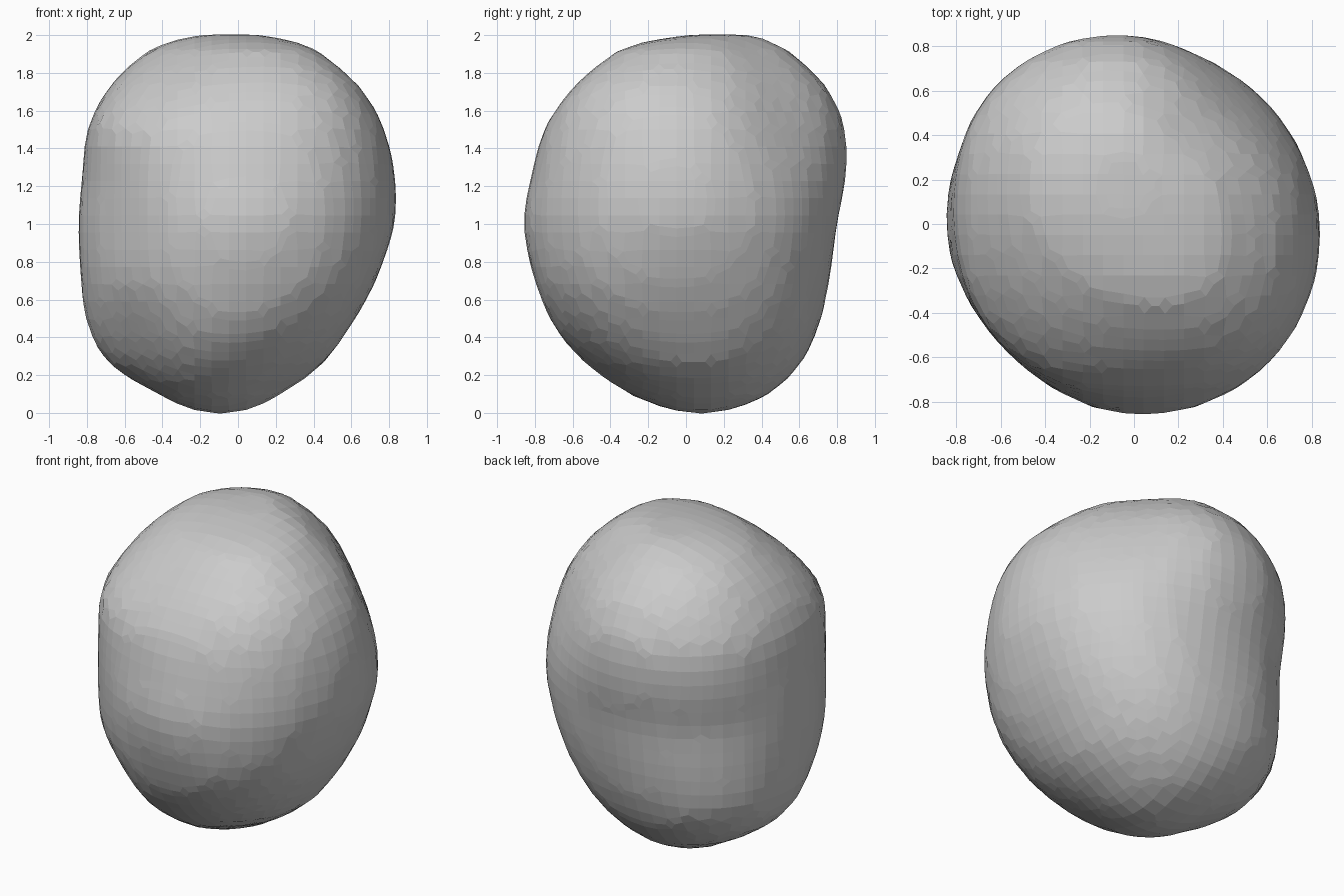
import bpy, bmesh, math

if "Cube" in bpy.data.objects:
    bpy.data.objects.remove(bpy.data.objects["Cube"])

# Outline reach per height: z, then E, NE, N, NW, W, SW, S, SE
LEVELS = [
    (0.01, .07, .14, .24, .28, .25, .17, .08, .03),
    (0.10, .23, .33, .44, .49, .42, .37, .30, .21),
    (0.25, .44, .51, .60, .69, .67, .55, .52, .45),
    (0.45, .59, .65, .70, .81, .79, .68, .69, .66),
    (0.70, .73, .75, .76, .84, .83, .79, .80, .81),
    (1.00, .83, .81, .80, .845, .845, .81, .86, .87),
    (1.25, .83, .79, .845, .88, .825, .81, .82, .86),
    (1.50, .77, .71, .84, .87, .80, .79, .75, .81),
    (1.70, .65, .61, .76, .78, .70, .64, .61, .71),
    (1.85, .49, .48, .62, .66, .56, .46, .44, .54),
    (1.95, .34, .35, .49, .50, .41, .29, .27, .35),
    (2.00, .15, .26, .36, .32, .22, .09, .00, .03),
]
SIDES, STEPS = 48, 4


def spline(a, b, c, d, t):
    return b + 0.5 * t * (c - a + t * (2*a - 5*b + 4*c - d + t * (3*(b - c) + d - a)))


def ring(row):
    """Smooth closed section through eight radii about the section centre."""
    z, h = row[0], row[1:]
    cx, cy = (h[0] - h[4]) / 2, (h[2] - h[6]) / 2
    r = [h[k] - cx * math.cos(k * math.pi / 4) - cy * math.sin(k * math.pi / 4)
         for k in range(8)]
    points = []
    for i in range(SIDES):
        u = i * 8 / SIDES
        k, a = int(u), u * math.pi / 4
        q = spline(*[r[(k + j) % 8] for j in (-1, 0, 1, 2)], u - k)
        points.append((cx + q * math.cos(a), cy + q * math.sin(a), z))
    return points


# Blend the sections vertically
rows, last = [], len(LEVELS) - 1
for i in range(last):
    four = [LEVELS[min(max(i + j, 0), last)] for j in (-1, 0, 1, 2)]
    for s in range(STEPS):
        rows.append([spline(*v, s / STEPS) for v in zip(*four)])
rows.append(LEVELS[-1])

# Skin the sections and close both ends
bm = bmesh.new()
rings = [[bm.verts.new(p) for p in ring(row)] for row in rows]
for lo, hi in zip(rings, rings[1:]):
    for i in range(SIDES):
        j = (i + 1) % SIDES
        bm.faces.new((lo[i], lo[j], hi[j], hi[i]))
bottom = bm.verts.new((-0.1, 0.07, -0.005))
top = bm.verts.new((-0.04, 0.16, 2.005))
for i in range(SIDES):
    j = (i + 1) % SIDES
    bm.faces.new((bottom, rings[0][j], rings[0][i]))
    bm.faces.new((top, rings[-1][i], rings[-1][j]))
bmesh.ops.recalc_face_normals(bm, faces=bm.faces)

mesh = bpy.data.meshes.new("boulder")
bm.to_mesh(mesh)
bm.free()
boulder = bpy.data.objects.new("boulder", mesh)
bpy.context.collection.objects.link(boulder)

# Coarse, slightly terraced flat facets
facets = boulder.modifiers.new("facets", 'REMESH')
facets.mode = 'SMOOTH'
facets.octree_depth = 5
facets.scale = 0.69
facets.use_smooth_shade = False
